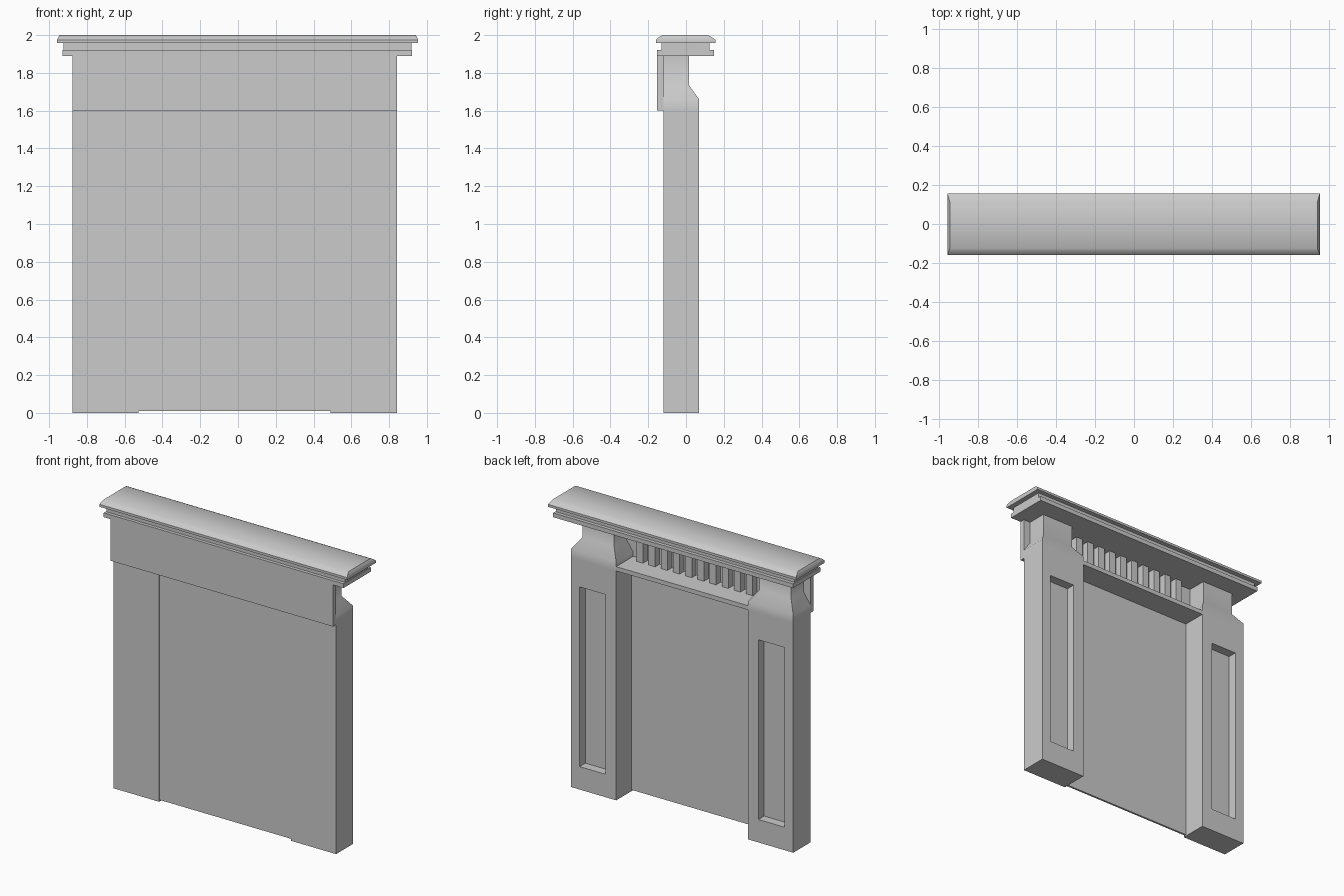
import bpy, bmesh, math

if "Cube" in bpy.data.objects:
    bpy.data.objects.remove(bpy.data.objects["Cube"])

CX = -0.0175      # centre line of the body


def loft(name, rings, smooth=False):
    """Stack of rectangles (x0, x1, y0, y1, z), bottom to top, capped."""
    bm = bmesh.new()
    loops = [[bm.verts.new(p) for p in ((a, c, z), (b, c, z), (b, d, z), (a, d, z))]
             for a, b, c, d, z in rings]
    bm.faces.new(loops[0][::-1])
    bm.faces.new(loops[-1])
    for lo, hi in zip(loops, loops[1:]):
        for i in range(4):
            j = (i + 1) % 4
            bm.faces.new((lo[i], lo[j], hi[j], hi[i]))
    bmesh.ops.recalc_face_normals(bm, faces=bm.faces)
    me = bpy.data.meshes.new(name)
    bm.to_mesh(me)
    bm.free()
    ob = bpy.data.objects.new(name, me)
    bpy.context.collection.objects.link(ob)
    if smooth:
        shade(ob)
    return ob


def activate(ob):
    bpy.ops.object.select_all(action='DESELECT')
    ob.select_set(True)
    bpy.context.view_layer.objects.active = ob


def shade(ob):
    activate(ob)
    bpy.ops.object.shade_smooth_by_angle(angle=math.radians(40))


def box(name, x0, x1, y0, y1, z0, z1):
    return loft(name, [(x0, x1, y0, y1, z0), (x0, x1, y0, y1, z1)])


# Pilasters: square lower post, tapered shoulder, narrower neck, sunk panel
for side, s in (("left", -1), ("right", 1)):
    def span(inner, outer):
        return sorted((CX + s * inner, CX + s * outer))
    wide, neck, sunk = span(0.508, 0.858), span(0.561, 0.805), span(0.59, 0.79)
    post = loft(side + "_pilaster", [(*wide, -0.119, 0.069, 0),
                                     (*wide, -0.119, 0.069, 1.6),
                                     (*wide, -0.119, 0.069, 1.66),
                                     (*neck, -0.119, 0.016, 1.735),
                                     (*neck, -0.119, 0.016, 1.89)])
    cutter = box("panel_cutter", *sunk, 0.006, 0.2, 0.16, 1.413)
    cutter.hide_render = True
    mod = post.modifiers.new("sunk_panel", 'BOOLEAN')
    mod.object = cutter
    mod.solver = 'EXACT'
    activate(post)
    bpy.ops.object.modifier_apply(modifier=mod.name)
    bpy.data.objects.remove(cutter)
    shade(post)

# Lintel shelf and back board of the header
box("lintel", CX - 0.508, CX + 0.508, -0.119, 0.069, 1.6, 1.63)
box("header_board", CX - 0.858, CX + 0.858, -0.153, -0.119, 1.6, 1.89)

# Row of upright frieze blocks
for i in range(10):
    x = CX + (i - 4.5) * 0.094
    box("frieze_block", x - 0.025, x + 0.025, -0.12, -0.07, 1.63, 1.89)

# Dark panel closing the opening
panel = box("opening_panel", CX - 0.508, CX + 0.508, -0.112, -0.098, 0.01, 1.6)
mat = bpy.data.materials.new("dark_grey")
mat.diffuse_color = (0.58, 0.58, 0.58, 1)
mat.use_nodes = True
mat.node_tree.nodes["Principled BSDF"].inputs["Base Color"].default_value = mat.diffuse_color
panel.data.materials.append(mat)

# Cornice: two mouldings and the bevelled mantel shelf
box("lower_moulding", -0.929, 0.921, -0.153, 0.148, 1.89, 1.92)
box("upper_moulding", -0.925, 0.918, -0.13, 0.124, 1.92, 1.957)
loft("mantel_shelf", [(-0.958, 0.954, -0.159, 0.157, 1.957),
                      (-0.958, 0.954, -0.159, 0.157, 1.974),
                      (-0.952, 0.948, -0.145, 0.138, 1.988),
                      (-0.945, 0.941, -0.125, 0.115, 2.0)], smooth=True)
